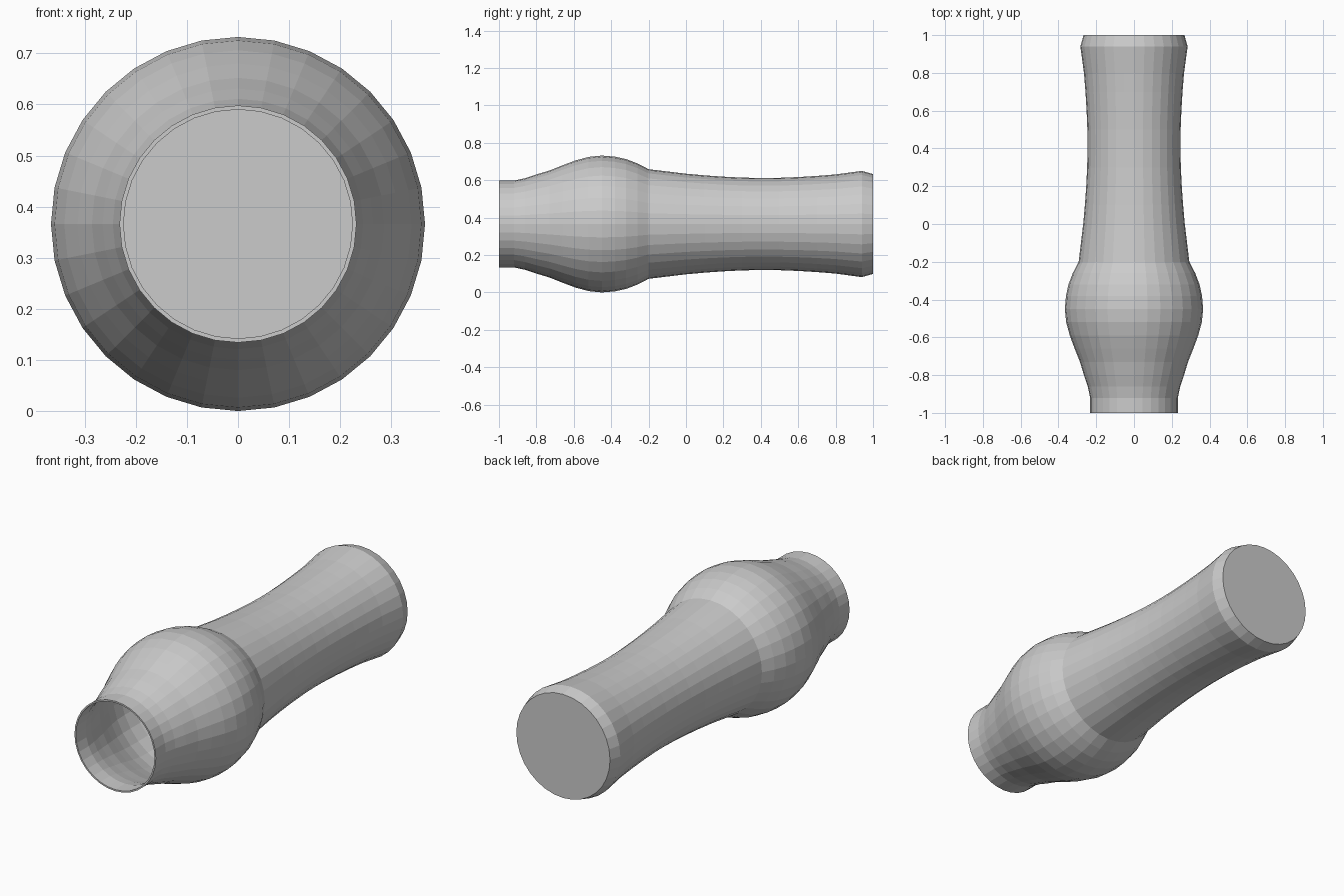
import bpy, bmesh
from math import sin, cos, pi

if "Cube" in bpy.data.objects:
    bpy.data.objects.remove(bpy.data.objects["Cube"])

SIDES = 32
CENTRE_Z = 0.366
WALL = 0.008

# Outer profile: (position along y, radius)
outer = [(-1, .232), (-.92, .232), (-.86, .245), (-.8, .265), (-.73, .286),
         (-.66, .314), (-.59, .340), (-.52, .359), (-.45, .366), (-.38, .360),
         (-.32, .347), (-.26, .324), (-.2, .293), (-.1, .281), (0, .269),
         (.1, .260), (.2, .253), (.3, .248), (.4, .246), (.5, .247),
         (.6, .251), (.7, .257), (.8, .265), (.94, .284), (1, .267)]

# Inner wall runs back from the closed end to the open mouth
inner = [(min(y, 1 - WALL), r - WALL) for y, r in reversed(outer)]

bm = bmesh.new()
rings = []
for y, r in outer[::-1] + inner[::-1]:
    rings.append([bm.verts.new((r * cos(2 * pi * i / SIDES), y,
                                CENTRE_Z + r * sin(2 * pi * i / SIDES)))
                  for i in range(SIDES)])

# Outer skin, mouth rim and inner skin
for a, b in zip(rings, rings[1:]):
    for i in range(SIDES):
        j = (i + 1) % SIDES
        bm.faces.new((a[i], a[j], b[j], b[i]))

# Closed end, outside and inside
bm.faces.new(rings[0])
bm.faces.new(rings[-1])
bmesh.ops.recalc_face_normals(bm, faces=bm.faces)

mesh = bpy.data.meshes.new("hollow_handle")
bm.to_mesh(mesh)
bm.free()
bpy.context.collection.objects.link(bpy.data.objects.new("hollow_handle", mesh))
